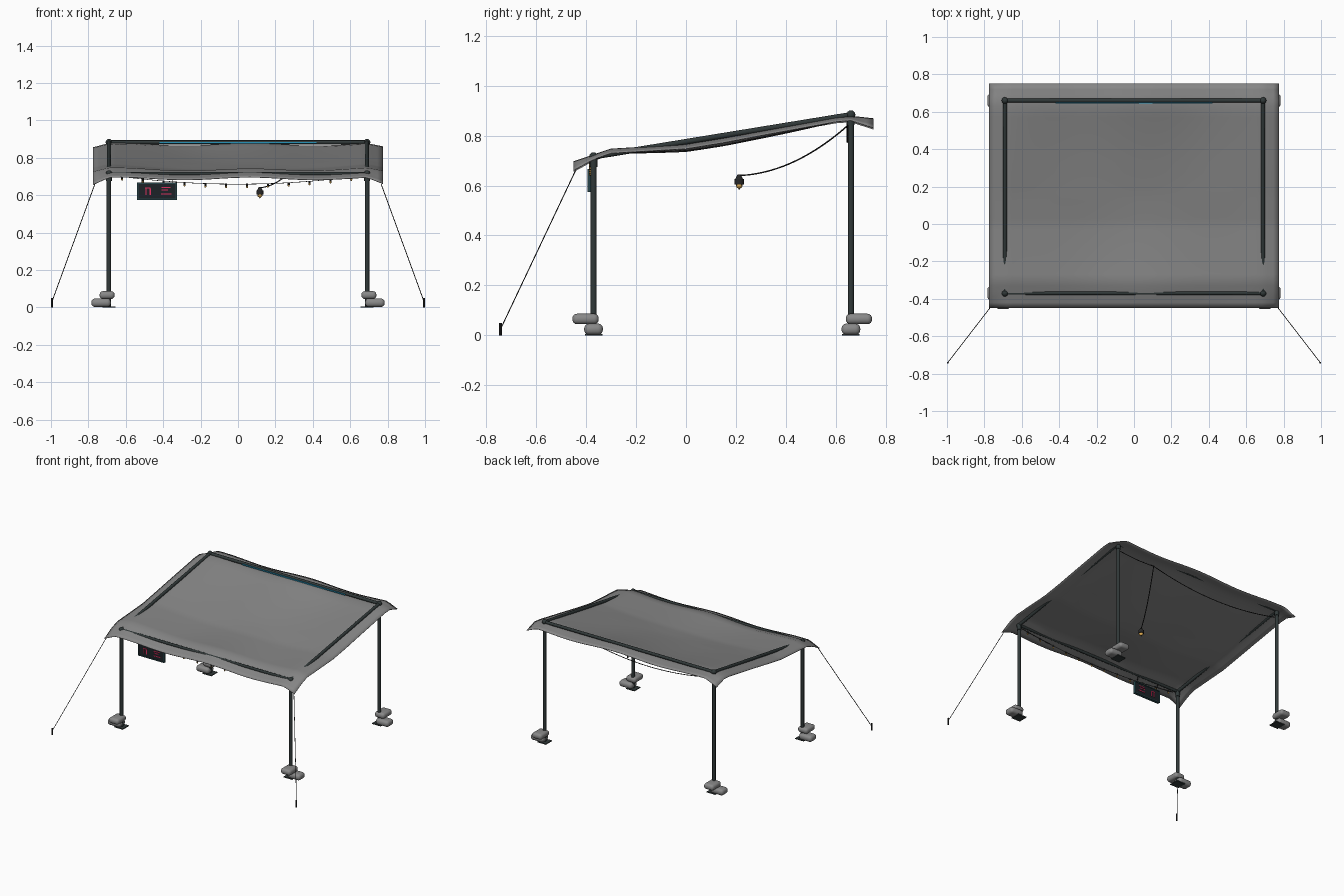
import bpy, bmesh, math
from mathutils import Vector

old = bpy.data.objects.get("Cube")
if old:
    bpy.data.objects.remove(old, do_unlink=True)


def material(name, rgb):
    m = bpy.data.materials.new(name)
    m.use_nodes = True
    m.diffuse_color = (*rgb, 1)
    m.node_tree.nodes["Principled BSDF"].inputs["Base Color"].default_value = (*rgb, 1)
    return m


CLOTH = material("grey cloth", (0.24, 0.24, 0.24))
METAL = material("dark metal", (0.03, 0.04, 0.04))
BAG = material("sandbag grey", (0.25, 0.25, 0.25))
CORD = material("black cord", (0.02, 0.02, 0.02))
PANEL = material("sign black", (0.012, 0.016, 0.02))
TEAL = material("sign frame teal", (0.02, 0.06, 0.07))
RED = material("sign pink red", (0.75, 0.03, 0.12))
BLUE = material("light strip blue", (0.02, 0.3, 0.5))
WARM = material("warm bulb", (0.9, 0.5, 0.1))

PX, FY, BY, FZ, BZ = 0.69, -0.37, 0.66, 0.715, 0.883


def finish(name, bm, mat, smooth=True):
    me = bpy.data.meshes.new(name)
    bmesh.ops.recalc_face_normals(bm, faces=bm.faces)
    bm.to_mesh(me)
    bm.free()
    ob = bpy.data.objects.new(name, me)
    bpy.context.collection.objects.link(ob)
    me.materials.append(mat)
    if smooth:
        bpy.ops.object.select_all(action='DESELECT')
        bpy.context.view_layer.objects.active = ob
        ob.select_set(True)
        bpy.ops.object.shade_smooth_by_angle(angle=math.radians(40))
    return ob


def rod(name, a, b, r, mat, r2=None, sides=12):
    a, b = Vector(a), Vector(b)
    bm = bmesh.new()
    bmesh.ops.create_cone(bm, cap_ends=True, segments=sides, radius1=r,
                          radius2=r if r2 is None else r2, depth=(b - a).length)
    ob = finish(name, bm, mat)
    ob.location = (a + b) / 2
    ob.rotation_mode = 'QUATERNION'
    ob.rotation_quaternion = (b - a).to_track_quat('Z', 'Y')
    return ob


def ball(name, at, r, mat, stretch=1):
    bm = bmesh.new()
    bmesh.ops.create_uvsphere(bm, u_segments=12, v_segments=8, radius=r)
    ob = finish(name, bm, mat)
    ob.location, ob.scale.z = at, stretch
    return ob


def box(name, at, size, mat):
    bm = bmesh.new()
    bmesh.ops.create_cube(bm, size=1)
    bmesh.ops.scale(bm, vec=size, verts=bm.verts)
    ob = finish(name, bm, mat, False)
    ob.location = at
    return ob


def cable(name, points, r):
    cu = bpy.data.curves.new(name, 'CURVE')
    cu.dimensions, cu.bevel_depth, cu.bevel_resolution = '3D', r, 1
    sp = cu.splines.new('POLY')
    sp.points.add(len(points) - 1)
    for p, co in zip(sp.points, points):
        p.co = (*co, 1)
    cu.materials.append(CORD)
    ob = bpy.data.objects.new(name, cu)
    bpy.context.collection.objects.link(ob)


def sagging(a, b, sag, n=24):
    a, b = Vector(a), Vector(b)
    return [a.lerp(b, i / n) - Vector((0, 0, 4 * sag * i / n * (1 - i / n))) for i in range(n + 1)]


# Canopy cloth: slope profile, sagging middle, drooping corners
SLOPE = [(-0.45, 0.69), (-0.37, 0.717), (-0.3, 0.742), (0, 0.764),
         (0.3, 0.817), (0.6, 0.868), (0.66, 0.872), (0.75, 0.862)]


def cloth_z(x, y):
    for (y0, z0), (y1, z1) in zip(SLOPE, SLOPE[1:]):
        if y <= y1 + 1e-6:
            z = z0 + (z1 - z0) * (y - y0) / (y1 - y0)
            break
    u = max(0, 1 - (x / PX) ** 2)
    v = max(0, 1 - ((y - 0.15) / 0.5) ** 2)
    out = max(0, abs(x) - PX) / 0.085
    end = max(0, FY - y, y - BY) / 0.085
    wave = 0.007 * math.sin(9 * x + 1) * min(1, abs(y - 0.15) / 0.5)
    return z - 0.03 * u * v - 0.018 * out - 0.018 * out * end + wave


bm = bmesh.new()
bmesh.ops.create_grid(bm, x_segments=50, y_segments=40, size=1)
for v in bm.verts:
    x, y = v.co.x * 0.775, 0.15 + v.co.y * 0.6
    v.co = (x, y, cloth_z(x, y))
canopy = finish("canopy", bm, CLOTH)
thick = canopy.modifiers.new("thickness", 'SOLIDIFY')
thick.thickness = 0.003


# Sandbag: a rounded pillow, long in its local x
def sandbag(name, at, length, width, height, turn):
    bm = bmesh.new()
    bmesh.ops.create_cube(bm, size=1)
    bmesh.ops.scale(bm, vec=(length, width, height), verts=bm.verts)
    bmesh.ops.bevel(bm, geom=bm.edges[:], offset=height * 0.44, segments=4,
                    profile=0.5, affect='EDGES')
    ob = finish(name, bm, BAG)
    ob.location, ob.rotation_euler.z = at, turn


# Posts, fittings, feet and weights
for sx, side in ((-1, "right"), (1, "left")):
    x = sx * PX
    for y, z, end, sy in ((FY, FZ, "front", -1), (BY, BZ, "back", 1)):
        tag = f"{end}_{side}"
        rod("post_" + tag, (x, y, 0), (x, y, z), 0.012, METAL)
        ball("corner_fitting_" + tag, (x, y, z), 0.018, METAL)
        rod("post_collar_" + tag, (x, y, z - 0.04), (x, y, z), 0.015, METAL)
        box("foot_plate_" + tag, (x, y, 0.003), (0.07, 0.07, 0.006), METAL)
        sandbag("lower_bag_" + tag, (sx * 0.732, y, 0.025), 0.105, 0.075, 0.045, 0)
        sandbag("upper_bag_" + tag, (sx * 0.7, y + sy * 0.032, 0.066), 0.105, 0.08, 0.042, math.pi / 2)
    rod("side_beam_" + side, (x, FY, FZ), (x, BY, BZ), 0.011, METAL)

    # Guy rope and stake
    rod("guy_rope_" + side, (sx * 0.765, -0.442, 0.66), (sx * 0.995, -0.74, 0.03), 0.0022, CORD, sides=6)
    rod("stake_" + side, (sx * 0.995, -0.742, 0), (sx * 0.995, -0.742, 0.05), 0.0055, CORD, sides=8)

rod("front_beam", (-PX, FY, FZ), (PX, FY, FZ), 0.01, METAL)
rod("back_beam", (-PX, BY, BZ), (PX, BY, BZ), 0.011, METAL)
box("blue_light_strip", (0, BY - 0.012, BZ - 0.003), (0.84, 0.008, 0.008), BLUE)

# Sign panel with frame and lit bars on both sides
SX, SY, SZ = -0.433, -0.385, 0.621
box("sign_panel", (SX, SY, SZ), (0.2, 0.014, 0.082), PANEL)
for s in (-1, 1):
    box("sign_frame_rail", (SX, SY, SZ + s * 0.043), (0.212, 0.02, 0.006), TEAL)
    box("sign_frame_stile", (SX + s * 0.103, SY, SZ), (0.006, 0.02, 0.09), TEAL)
    rod("sign_hanger", (SX + s * 0.085, SY, SZ + 0.04), (SX + s * 0.085, FY, FZ), 0.002, CORD, sides=6)
    y = SY + s * 0.008
    for dx, dz, w, h in ((-0.05, 0.018, 0.03, 0.005), (-0.058, -0.003, 0.006, 0.034),
                         (-0.036, -0.003, 0.006, 0.034), (0.048, 0.02, 0.05, 0.005),
                         (0.042, 0.006, 0.036, 0.005), (0.05, -0.014, 0.055, 0.006)):
        box("sign_bar", (SX + dx, y, SZ + dz), (w, 0.004, h), RED)

# String of small bulbs along the front
string = sagging((-0.66, FY - 0.012, 0.705), (0.66, FY - 0.012, 0.705), 0.046)
cable("bulb_string", string, 0.0018)
for i in range(12):
    x = -0.62 + i * 0.1114
    z = 0.705 - 0.046 * (1 - (x / 0.66) ** 2)
    rod("small_socket", (x, FY - 0.012, z - 0.012), (x, FY - 0.012, z + 0.002), 0.0055, CORD, sides=8)
    ball("small_bulb", (x, FY - 0.012, z - 0.015), 0.0055, WARM, 1.2)

# Power cord along the back and the hanging lamp
HOOK = (0.37, 0.645, 0.838)
LX, LY = 0.117, 0.213
cable("back_cord_long", sagging(HOOK, (-PX, 0.645, 0.838), 0.065), 0.0025)
cable("back_cord_short", sagging(HOOK, (PX, 0.645, 0.85), 0.01), 0.0025)
cable("lamp_cord", sagging((LX, LY, 0.64), HOOK, 0.045), 0.003)
rod("lamp_cap", (LX, LY, 0.625), (LX, LY, 0.645), 0.016, CORD, 0.006)
rod("lamp_socket", (LX, LY, 0.605), (LX, LY, 0.626), 0.019, CORD)
ball("lamp_bulb", (LX, LY, 0.602), 0.014, WARM)
for i in range(4):
    a = math.pi / 2 * i + math.pi / 4
    rod("lamp_guard", (LX + 0.017 * math.cos(a), LY + 0.017 * math.sin(a), 0.608),
        (LX, LY, 0.584), 0.0018, CORD, sides=6)
